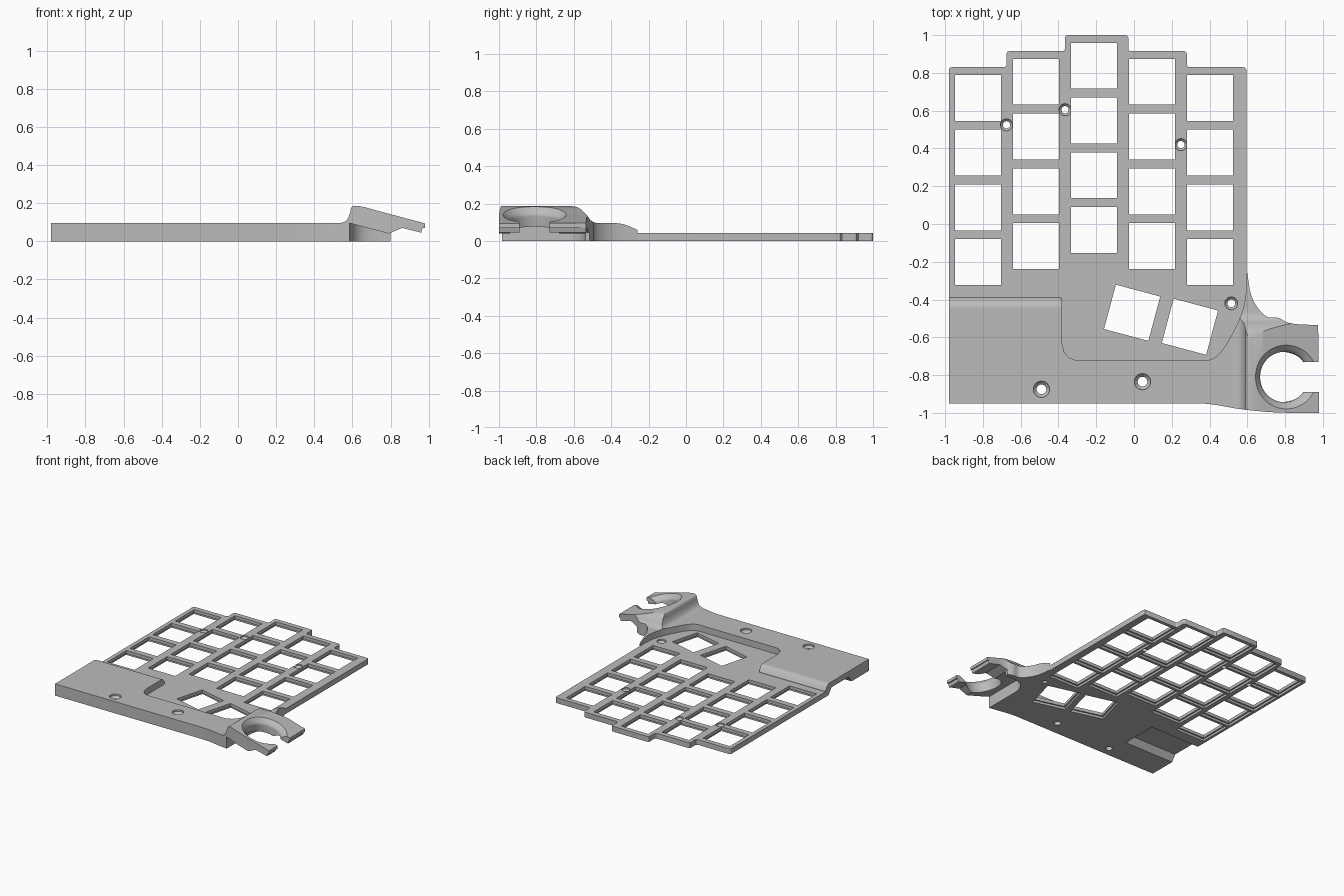
import bpy, bmesh, math
from mathutils import Matrix, Vector

cube = bpy.data.objects.get("Cube")
if cube:
    bpy.data.objects.remove(cube)

grey = bpy.data.materials.new("grey plastic")
grey.use_nodes = True
COLOUR = (0.5, 0.5, 0.5, 1)
grey.diffuse_color = COLOUR
grey.node_tree.nodes["Principled BSDF"].inputs["Base Color"].default_value = COLOUR


def soften(pts, rounds=2):
    """Corner cutting that keeps both end points."""
    for _ in range(rounds):
        out = [pts[0]]
        for a, b in zip(pts, pts[1:]):
            a, b = Vector(a), Vector(b)
            out += [tuple(a.lerp(b, 0.25)), tuple(a.lerp(b, 0.75))]
        pts = out + [pts[-1]]
    return pts


def add_prism(bm, pts, lo, hi, axis="z", round_by=0):
    place = {"z": lambda a, b, t: (a, b, t),
             "y": lambda a, b, t: (a, t, b),
             "x": lambda a, b, t: (t, a, b)}[axis]
    low = [bm.verts.new(place(a, b, lo)) for a, b in pts]
    high = [bm.verts.new(place(a, b, hi)) for a, b in pts]
    bm.faces.new(low)
    bm.faces.new(high)
    for i in range(len(pts)):
        j = (i + 1) % len(pts)
        bm.faces.new((low[i], low[j], high[j], high[i]))
    if round_by:
        edges = [bm.edges.get((a, b)) for a, b in zip(low, high)]
        bmesh.ops.bevel(bm, geom=edges, offset=round_by, segments=3,
                        profile=0.5, affect="EDGES")


def add_lathe(bm, profile, matrix, sides):
    """Closed round solid from (radius, height) pairs."""
    rings = []
    for r, z in profile:
        rings.append([bm.verts.new(matrix @ Vector((r * math.cos(k * math.tau / sides),
                                                    r * math.sin(k * math.tau / sides), z)))
                      for k in range(sides)])
    bm.faces.new(rings[0])
    bm.faces.new(rings[-1])
    for a, b in zip(rings, rings[1:]):
        for k in range(sides):
            n = (k + 1) % sides
            bm.faces.new((a[k], a[n], b[n], b[k]))


def finish(bm, name):
    bmesh.ops.recalc_face_normals(bm, faces=bm.faces)
    mesh = bpy.data.meshes.new(name)
    bm.to_mesh(mesh)
    bm.free()
    mesh.materials.append(grey)
    obj = bpy.data.objects.new(name, mesh)
    bpy.context.collection.objects.link(obj)
    return obj


def prism(name, *args, **kw):
    bm = bmesh.new()
    add_prism(bm, *args, **kw)
    return finish(bm, name)


def combine(obj, other, operation):
    mod = obj.modifiers.new("combine", "BOOLEAN")
    mod.operation, mod.object, mod.solver = operation, other, "EXACT"
    graph = bpy.context.evaluated_depsgraph_get()
    graph.update()
    mesh = bpy.data.meshes.new_from_object(obj.evaluated_get(graph))
    obj.modifiers.clear()
    obj.data = mesh
    bpy.data.objects.remove(other)


LEFT, RIGHT, THICK, TOP = -0.98, 0.595, 0.043, 0.095

# Stepped key plate
steps = [(LEFT, 0.83), (-0.675, 0.83), (-0.675, 0.915), (-0.365, 0.915), (-0.365, 1),
         (-0.03, 1), (-0.03, 0.915), (0.28, 0.915), (0.28, 0.83), (RIGHT, 0.83)]
plate = prism("key_plate", [(LEFT, -0.8)] + steps + [(RIGHT, -0.5), (0.5, -0.8)],
              0, THICK, round_by=0.015)

# Palm block and arm, as a plan cut by a front and a side profile
inner = soften([(-0.4, -0.39), (-0.38, -0.39), (-0.38, -0.5), (-0.38, -0.72), (-0.2, -0.72)])
inner += soften([(0.3, -0.72), (0.43, -0.725), (0.52, -0.59), (0.59, -0.43), (0.597, -0.26)])
outer = soften([(0.6, -0.26), (0.62, -0.4), (0.7, -0.5), (0.76, -0.49),
                (0.82, -0.53), (0.975, -0.535)])
front = soften([(0.98, -1), (0.75, -1), (0.55, -0.98), (0.4, -0.95), (0.25, -0.95)])
block = prism("palm_block", [(LEFT, -0.95), (LEFT, -0.39)] + inner + outer + front, 0, 0.3)
rise = soften([(0.48, TOP), (0.56, TOP), (0.585, 0.135), (0.595, 0.19), (0.65, 0.183), (0.75, 0.155)])
combine(block, prism("front_profile", [(-1.1, -0.1), (-1.1, TOP)] + rise +
                     [(1.1, 0.062), (1.1, -0.1)], -1.2, 0, axis="y"), "INTERSECT")
fall = soften([(-0.66, 0.186), (-0.58, 0.186), (-0.53, 0.14), (-0.5, TOP), (-0.42, TOP),
               (-0.34, TOP), (-0.25, 0.055)])
combine(block, prism("side_profile", [(-1.2, -0.1), (-1.2, 0.186)] + fall +
                     [(-0.2, -0.1)], -1.2, 1.2, axis="x"), "INTERSECT")

# Rounded rear shoulder of the palm block
shoulder = soften([(-0.48, TOP + 0.001), (-0.42, TOP), (-0.388, 0.048)])
combine(block, prism("shoulder_cutter", shoulder + [(-0.3, 0.048), (-0.3, 0.3), (-0.48, 0.3)],
                     -1.2, -0.3, axis="x"), "DIFFERENCE")

# Open space under the arm
wall = soften([(0.585, -0.75), (0.585, -0.62), (0.65, -0.54), (0.8, -0.537)])
under = prism("arm_cutter", [(0.585, -1.2)] + wall + [(0.8, -0.4), (1.2, -0.4), (1.2, -1.2)], -0.2, 0.3)
combine(under, prism("arm_underside", [(0.5, -0.1), (0.5, 0.118), (0.79, 0.04), (0.86, 0.07),
                                       (0.96, 0.045), (0.968, 0.07), (1.3, 0.07), (1.3, -0.1)],
                     -1.3, 0, axis="y"), "INTERSECT")
combine(block, under, "DIFFERENCE")

# Flared round cradle in the tilted arm, open to the side
bm = bmesh.new()
tilt = Matrix.Translation((0.807, -0.81, 0.14)) @ Matrix.Rotation(math.radians(14.8), 4, "Y")
flare = soften([(0.133, -0.05), (0.135, -0.03), (0.175, 0.005)])
add_lathe(bm, [(0.133, -0.2)] + flare + [(0.175, 0.2)], tilt, 48)
combine(block, finish(bm, "cradle_cutter"), "DIFFERENCE")
combine(block, prism("mouth_cutter", [(0.83, -0.89), (1.1, -0.89), (1.1, -0.73), (0.83, -0.73)],
                     -0.2, 0.3), "DIFFERENCE")

combine(plate, block, "UNION")

# Hollow under the palm block, open at the left edge
combine(plate, prism("hollow_cutter", [(-0.74, -0.02), (-0.69, 0.05), (-0.47, 0.05), (-0.41, -0.02)],
                     -1.2, -0.53, axis="x"), "DIFFERENCE")

# Key openings: five staggered columns and two turned thumb keys
keys = []
for column, top_key in enumerate([0.668, 0.753, 0.838, 0.753, 0.668]):
    for row in range(4):
        keys.append((-0.825 + 0.3068 * column, top_key - 0.29 * row, 0))
keys += [(-0.01, -0.47, -15), (0.296, -0.544, -15)]


def key_cutter(name, size, lo, hi):
    bm = bmesh.new()
    h = size / 2
    for x, y, angle in keys:
        turn = Matrix.Rotation(math.radians(angle), 2)
        corners = [turn @ Vector(c) for c in ((-h, -h), (h, -h), (h, h), (-h, h))]
        add_prism(bm, [(x + c.x, y + c.y) for c in corners], lo, hi)
    return finish(bm, name)


combine(plate, key_cutter("opening_cutter", 0.243, -0.1, 0.3), "DIFFERENCE")
combine(plate, key_cutter("clip_ledge_cutter", 0.268, -0.1, 0.018), "DIFFERENCE")

# Countersunk screw holes
bm = bmesh.new()
for x, y, height, r in [(-0.675, 0.525, THICK, 0.032), (-0.365, 0.605, THICK, 0.032),
                        (0.248, 0.42, THICK, 0.032), (0.515, -0.42, THICK, 0.034),
                        (-0.49, -0.875, TOP, 0.043), (0.045, -0.835, TOP, 0.043)]:
    add_lathe(bm, [(r * 0.6, -0.1), (r * 0.6, height - r * 0.7), (r, height - r * 0.3), (r, 0.3)],
              Matrix.Translation((x, y, 0)), 24)
combine(plate, finish(bm, "screw_cutter"), "DIFFERENCE")

bpy.ops.object.select_all(action="DESELECT")
plate.select_set(True)
bpy.context.view_layer.objects.active = plate
bpy.ops.object.shade_smooth_by_angle(angle=math.radians(30))
